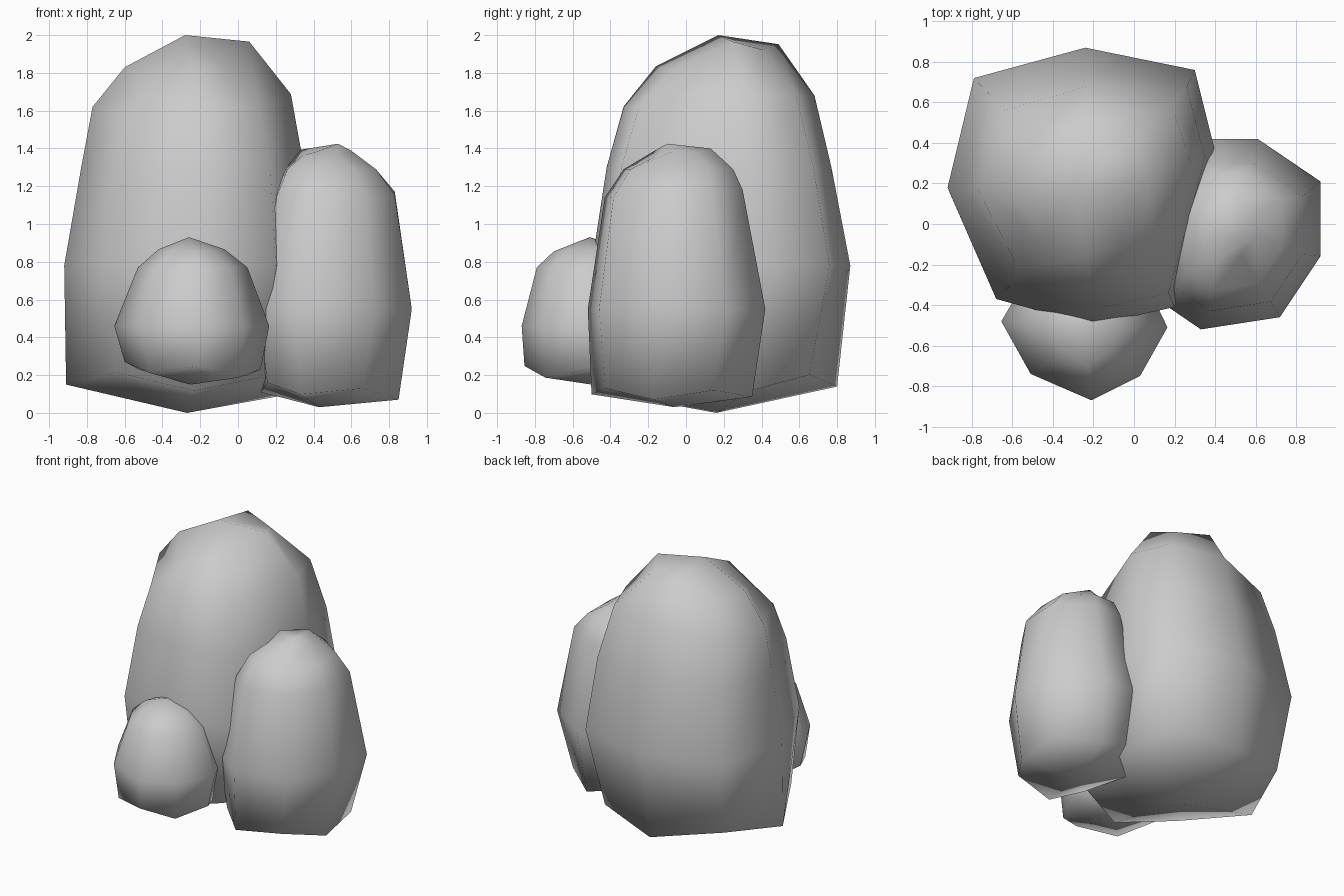
import bpy, bmesh

if "Cube" in bpy.data.objects:
    bpy.data.objects.remove(bpy.data.objects["Cube"])


def boulder(name, plan, rings, bottom, top):
    """Loft a faceted plan outline through stacked rings and close it with two poles.
    Ring: z, xmin, xmax, ymin, ymax, tilt in x, tilt in y, corner lift, corner pull."""
    xs, ys = [p[0] for p in plan], [p[1] for p in plan]
    x0, x1, y0, y1 = min(xs), max(xs), min(ys), max(ys)
    bm = bmesh.new()
    loops = []
    for z, a, b, c, d, tx, ty, lift, pull in rings:
        loop = []
        for i, (x, y) in enumerate(plan):
            u = 2 * (x - x0) / (x1 - x0) - 1
            v = 2 * (y - y0) / (y1 - y0) - 1
            h = z + tx * u + ty * v
            if i % 2:  # every second point is a corner
                u, v, h = u * pull, v * pull, h + lift
            loop.append(bm.verts.new(((a + b + u * (b - a)) / 2,
                                      (c + d + v * (d - c)) / 2, h)))
        loops.append(loop)
    n = len(plan)
    low, high = bm.verts.new(bottom), bm.verts.new(top)
    for i in range(n):
        j = (i + 1) % n
        for r, s in zip(loops, loops[1:]):
            bm.faces.new((r[i], r[j], s[j], s[i]))
        bm.faces.new((low, loops[0][j], loops[0][i]))
        bm.faces.new((high, loops[-1][i], loops[-1][j]))
    bmesh.ops.recalc_face_normals(bm, faces=bm.faces)
    for f in bm.faces:
        f.smooth = True
    mesh = bpy.data.meshes.new(name)
    bm.to_mesh(mesh)
    bm.free()
    obj = bpy.data.objects.new(name, mesh)
    bpy.context.collection.objects.link(obj)
    return obj


# Tall boulder at the back left
boulder("large_rock",
        [(-.92, .18), (-.68, -.37), (-.21, -.50), (.20, -.41),
         (.40, .36), (.30, .76), (-.24, .87), (-.79, .72)],
        [(.13, -.91, .35, -.48, .80, -.02, .01, .08, .92),
         (.78, -.92, .40, -.50, .87, 0, 0, 0, 1),
         (1.30, -.83, .35, -.42, .77, 0, 0, 0, 1),
         (1.65, -.77, .28, -.33, .68, .03, .03, -.03, .97),
         (1.89, -.60, .06, -.16, .49, .06, .06, -.07, .90)],
        (-.27, .16, 0), (-.28, .17, 2.0))

# Medium boulder on the right
boulder("medium_rock",
        [(.09, .10), (.11, -.37), (.33, -.52), (.72, -.46),
         (.92, -.16), (.92, .21), (.61, .42), (.33, .42)],
        [(.09, .12, .85, -.50, .35, -.02, 0, .05, .95),
         (.55, .09, .92, -.52, .42, 0, 0, 0, 1),
         (1.16, .19, .83, -.43, .30, 0, .02, 0, 1),
         (1.29, .25, .73, -.33, .25, 0, 0, 0, 1),
         (1.39, .33, .60, -.18, .13, 0, .01, -.02, .95)],
        (.43, -.06, .03), (.53, -.10, 1.425))

# Small boulder in front
boulder("small_rock",
        [(-.655, -.48), (-.51, -.74), (-.21, -.87), (.03, -.75),
         (.165, -.51), (.05, -.27), (-.24, -.18), (-.53, -.27)],
        [(.25, -.60, .12, -.855, -.22, -.02, 0, -.05, 1),
         (.46, -.655, .165, -.87, -.18, 0, 0, 0, 1),
         (.77, -.53, .05, -.79, -.25, 0, 0, 0, 1),
         (.865, -.42, -.07, -.70, -.34, 0, .01, 0, .97)],
        (-.25, -.50, .15), (-.26, -.51, .93))
